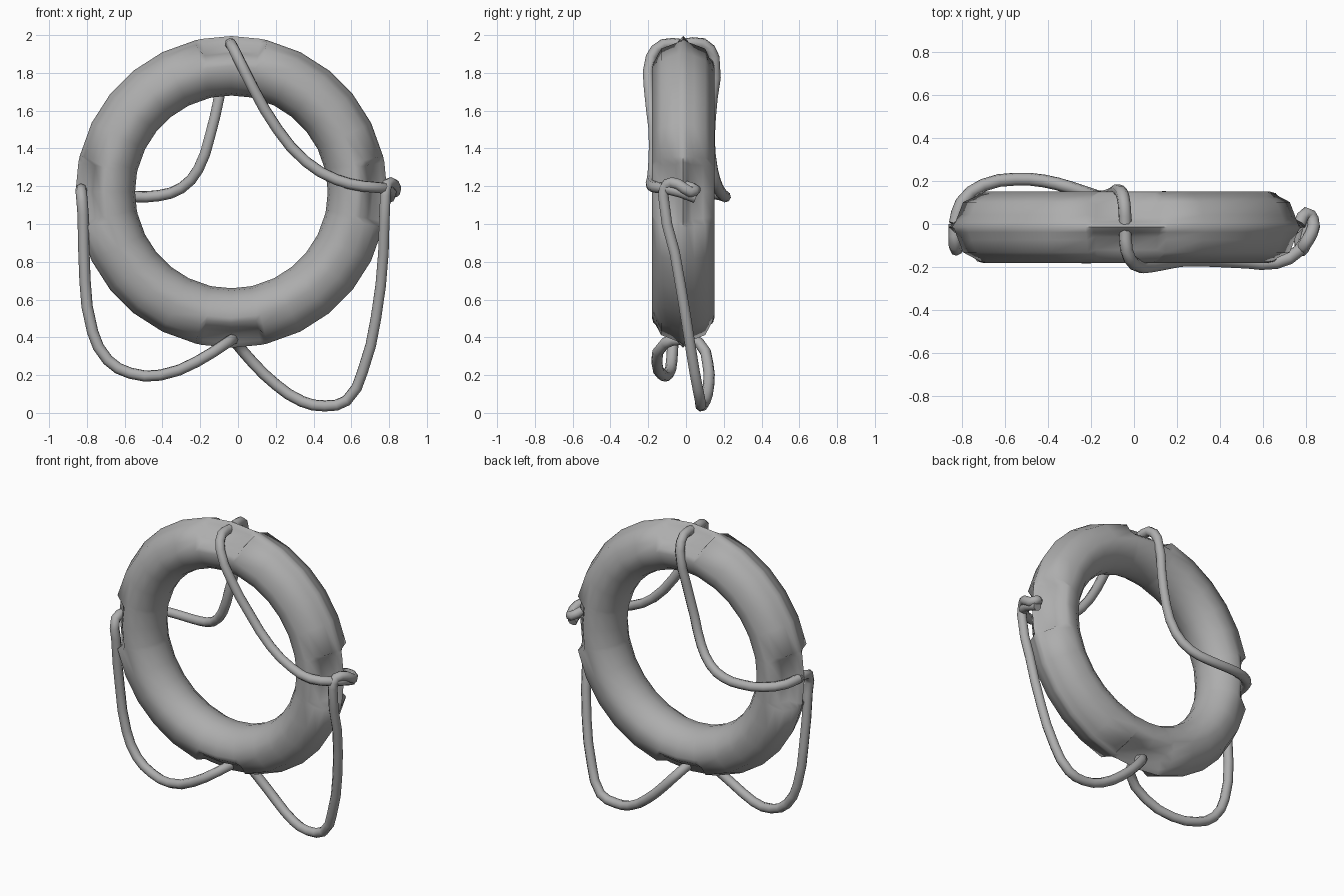
import bpy, bmesh
from math import sin, cos, radians

if "Cube" in bpy.data.objects:
    bpy.data.objects.remove(bpy.data.objects["Cube"])

CX, CY, CZ = -0.035, -0.015, 1.17      # ring centre
R, HR, HY = 0.6675, 0.1575, 0.165      # tube centre radius, radial and depth half sizes

grey = bpy.data.materials.new("dark_grey")
grey.diffuse_color = (0.42, 0.42, 0.42, 1)
grey.use_nodes = True
grey.node_tree.nodes["Principled BSDF"].inputs["Base Color"].default_value = grey.diffuse_color


def finish(ob, angle):
    bpy.ops.object.select_all(action='DESELECT')
    ob.select_set(True)
    bpy.context.view_layer.objects.active = ob
    if ob.type == 'CURVE':
        bpy.ops.object.convert(target='MESH')
    ob.data.materials.append(grey)
    bpy.ops.object.shade_smooth_by_angle(angle=radians(angle))


# tube section angles; the outer ones drop into a pocket beside a central rib
PHIS = [0, 9, 22.5, 45, 67.5, 90, 112.5, 135, 157.5, 180]
PHIS += [-p for p in PHIS[-2:0:-1]]
POCKET = {9: (0.80, 0.025), 22.5: (0.75, 0.045), 45: (0.735, 0.105), 67.5: (0.693, 0.158)}


def tube(p):
    # the outer half is faceted in 45 degree steps, the inner half is round
    if p < 90:
        a = p // 45 * 45
        f = (p - a) / 45
        return [(1 - f) * u + f * v for u, v in
                zip((cos(radians(a)), sin(radians(a))), (cos(radians(a + 45)), sin(radians(a + 45))))]
    return cos(radians(p)), sin(radians(p))


def section(pocket):
    pts = []
    for p in PHIS:
        c, s = tube(abs(p))
        r, y = R + HR * c, HY * s
        if pocket and abs(p) in POCKET:
            r, y = POCKET[abs(p)]
        pts.append((r, y if p >= 0 else -y))
    return pts


# buoyant ring with four rope pockets
bm = bmesh.new()
rings = []
for q in range(4):
    for a, pocket in [(-11, 1), (0, 1), (11, 1), (13.3, 0), (26.3, 0), (39, 0),
                      (51, 0), (63.7, 0), (76.7, 0)]:
        t = radians(q * 90 + a)
        rings.append([bm.verts.new((CX + r * sin(t), CY + y, CZ + r * cos(t)))
                      for r, y in section(pocket)])
n = len(PHIS)
for i, ra in enumerate(rings):
    rb = rings[(i + 1) % len(rings)]
    for j in range(n):
        k = (j + 1) % n
        bm.faces.new((ra[j], ra[k], rb[k], rb[j]))
bmesh.ops.recalc_face_normals(bm, faces=bm.faces)
me = bpy.data.meshes.new("buoy_ring")
bm.to_mesh(me)
bm.free()
ring = bpy.data.objects.new("buoy_ring", me)
bpy.context.collection.objects.link(ring)
finish(ring, 60)


def rope(name, pts):
    cu = bpy.data.curves.new(name, 'CURVE')
    cu.dimensions = '3D'
    cu.resolution_u = 2
    cu.bevel_depth = 0.03
    cu.bevel_resolution = 2
    cu.use_fill_caps = True
    sp = cu.splines.new('BEZIER')
    sp.bezier_points.add(len(pts) - 1)
    for b, p in zip(sp.bezier_points, pts):
        b.co = p
        b.handle_left_type = b.handle_right_type = 'AUTO'
    ob = bpy.data.objects.new(name, cu)
    bpy.context.collection.objects.link(ob)
    finish(ob, 60)


# upper rope: knot, across the front, through the top, down the back to the left pocket
rope("upper_rope", [
    (0.80, 0.05, 1.14), (0.81, -0.03, 1.17), (0.77, -0.12, 1.19), (0.66, -0.18, 1.20),
    (0.52, -0.178, 1.235), (0.36, -0.17, 1.33), (0.21, -0.17, 1.50), (0.08, -0.195, 1.72),
    (0.0, -0.185, 1.88), (-0.035, -0.12, 1.95), (-0.04, -0.02, 1.95), (-0.045, 0.09, 1.955),
    (-0.06, 0.15, 1.88), (-0.10, 0.14, 1.67), (-0.15, 0.125, 1.46), (-0.21, 0.14, 1.29),
    (-0.30, 0.17, 1.19), (-0.42, 0.20, 1.15), (-0.55, 0.208, 1.145), (-0.70, 0.18, 1.155),
    (-0.80, 0.10, 1.17), (-0.83, 0.0, 1.18)])

# lower rope: left pocket, hanging loop, through the bottom, second loop, knot
rope("lower_rope", [
    (-0.83, 0.0, 1.18), (-0.83, -0.10, 1.17), (-0.82, -0.11, 1.05), (-0.81, -0.08, 0.70),
    (-0.77, -0.07, 0.43), (-0.69, -0.075, 0.28), (-0.57, -0.09, 0.21), (-0.41, -0.125, 0.20),
    (-0.22, -0.155, 0.27), (-0.06, -0.11, 0.37), (-0.025, -0.02, 0.39), (-0.01, 0.07, 0.37),
    (0.08, 0.115, 0.265), (0.20, 0.12, 0.15), (0.34, 0.10, 0.06), (0.46, 0.08, 0.037),
    (0.575, 0.075, 0.065), (0.66, 0.045, 0.22), (0.73, 0.0, 0.50), (0.77, -0.06, 0.85),
    (0.78, -0.12, 1.15), (0.79, -0.10, 1.21), (0.825, -0.04, 1.21), (0.83, 0.02, 1.17),
    (0.80, 0.05, 1.18), (0.77, 0.0, 1.20)])
